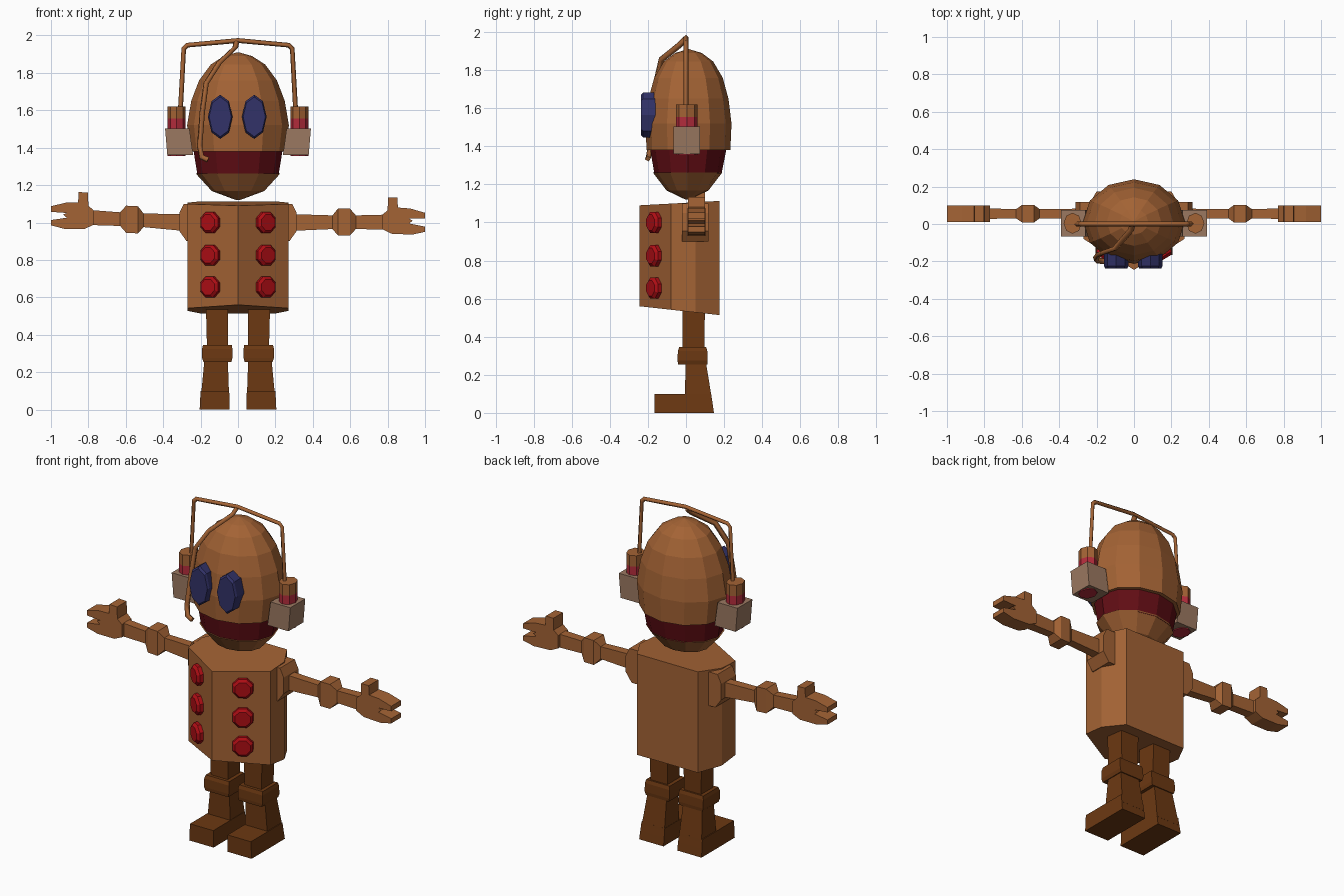
import bpy, bmesh, math
from mathutils import Vector

if "Cube" in bpy.data.objects:
    bpy.data.objects.remove(bpy.data.objects["Cube"])


def material(name, rgb):
    m = bpy.data.materials.new(name)
    m.diffuse_color = (*rgb, 1)
    m.use_nodes = True
    m.node_tree.nodes["Principled BSDF"].inputs["Base Color"].default_value = m.diffuse_color
    return m


COPPER = material("copper", (0.37, 0.125, 0.035))
BOOT = material("dark brown", (0.15, 0.04, 0.006))
BAND = material("dark red", (0.12, 0.004, 0.007))
RED = material("knob red", (0.42, 0.004, 0.007))
BLUE = material("eye blue", (0.032, 0.032, 0.14))
TAN = material("tan grey", (0.33, 0.19, 0.12))
GLOW = material("glow red", (0.45, 0.025, 0.045))


def loft(name, rings, mat):
    """Skin a list of equally long point rings and cap both ends."""
    bm = bmesh.new()
    vs = [[bm.verts.new(p) for p in r] for r in rings]
    n = len(vs[0])
    for a, b in zip(vs, vs[1:]):
        for i in range(n):
            j = (i + 1) % n
            bm.faces.new((a[i], a[j], b[j], b[i]))
    bm.faces.new(vs[0])
    bm.faces.new(vs[-1])
    bmesh.ops.remove_doubles(bm, verts=bm.verts, dist=1e-5)
    bmesh.ops.recalc_face_normals(bm, faces=bm.faces)
    me = bpy.data.meshes.new(name)
    bm.to_mesh(me)
    bm.free()
    ob = bpy.data.objects.new(name, me)
    bpy.context.collection.objects.link(ob)
    me.materials.append(mat)
    return ob


def oval(z, rx, ry, cx=0, cy=0, n=12):
    return [(cx + rx * math.sin(math.tau * i / n), cy - ry * math.cos(math.tau * i / n), z)
            for i in range(n)]


def rect_z(z, x0, x1, y0, y1):
    return [(x0, y0, z), (x1, y0, z), (x1, y1, z), (x0, y1, z)]


def tube(name, pts, r, mat):
    cu = bpy.data.curves.new(name, 'CURVE')
    cu.dimensions = '3D'
    cu.bevel_depth = r
    cu.bevel_resolution = 0
    cu.use_fill_caps = True
    sp = cu.splines.new('POLY')
    sp.points.add(len(pts) - 1)
    for p, q in zip(sp.points, pts):
        p.co = (*q, 1)
    cu.materials.append(mat)
    ob = bpy.data.objects.new(name, cu)
    bpy.context.collection.objects.link(ob)


# Head: dome, mouth band and chin
dome = [(1.38, .255, .22), (1.52, .272, .226), (1.65, .25, .21), (1.76, .208, .18),
        (1.845, .145, .13), (1.89, .075, .07), (1.91, .004, .004)]
loft("head_dome", [oval(z, a, b, cy=.013) for z, a, b in dome], COPPER)
loft("mouth_band", [oval(1.255, .217, .176, cy=.01), oval(1.385, .238, .2, cy=.012)], BAND)
chin = [(1.12, .01, .01), (1.168, .14, .11), (1.262, .226, .182)]
loft("chin", [oval(z, a, b, cy=.008) for z, a, b in chin], COPPER)

# Eyes: octagonal plates
for cx, side in ((-.095, "left"), (.087, "right")):
    rings = []
    for y, s in ((-.14, 1), (-.225, 1), (-.237, .9)):
        rings.append([(cx + .066 * s * math.sin(math.tau * i / 8), y,
                       1.565 + .118 * s * math.cos(math.tau * i / 8)) for i in range(8)])
    loft("eye_" + side, rings, BLUE)

# Torso: faceted outline with a pointed front, sloping top and bottom
half = [(.27, -.08), (.27, .05), (.2, .175)]
outline = [(0, -.245)] + half + [(-x, y) for x, y in reversed(half)]
loft("torso", [[(x, y, .56 - .11 * (y + .245)) for x, y in outline],
               [(x, y, 1.09 + .055 * (y + .245)) for x, y in outline]], COPPER)

# Chest knobs set square to the front panels
for s in (-1, 1):
    nrm = Vector((s * .52, -.853, 0))
    tan = Vector((.853, s * .52, 0))
    for z in (1.0, .825, .655):
        c = Vector((s * .143, -.157, z))
        rings = []
        for d, r in ((-.01, .06), (.022, .06), (.036, .045)):
            rings.append([c + nrm * d + r * (tan * math.cos(a) + Vector((0, 0, math.sin(a))))
                          for a in (math.tau * (i + .5) / 8 for i in range(8))])
        loft("chest_knob", rings, RED)

# Arms
CY = .055
palm = [(.77, .965), (.82, .94), (.93, .935), (1, .95), (1, .978), (.915, .995), (.935, 1.01),
        (.915, 1.02), (1, 1.022), (1, 1.052), (.92, 1.075), (.855, 1.08), (.852, 1.135),
        (.802, 1.135), (.8, 1.065), (.77, 1.04)]
for s in (-1, 1):
    def place(x, y, z):
        lift = .05 * (x - .3) if s < 0 else 0
        return (s * x, y, z + lift)

    def rect_x(x, h, z0, z1):
        return [place(x, CY - h, z0), place(x, CY + h, z0),
                place(x, CY + h, z1), place(x, CY - h, z1)]

    # shoulder plate
    plate = [(.2, .9), (.275, .9), (.314, .955), (.314, 1.05), (.29, 1.1), (.2, 1.1)]
    loft("shoulder_plate", [[(s * x, y, z) for x, z in plate] for y in (-.02, .118)], COPPER)
    # bar with elbow joint
    bar = [(.28, .027, .955, 1.045), (.505, .025, .965, 1.038), (.535, .047, .93, 1.075),
           (.598, .047, .93, 1.075), (.63, .025, .965, 1.038), (.79, .028, .962, 1.042)]
    loft("arm", [rect_x(*b) for b in bar], COPPER)
    # gripping hand with thumb and two fingers
    loft("hand", [[place(x, y, z) for x, z in palm] for y in (.01, .1)], COPPER)

# Legs: thigh, knee pad, shin and boot
for s in (-1, 1):
    def slab(z, x0, x1, y0, y1):
        return rect_z(z, s * x0, s * x1, y0, y1)

    loft("thigh", [slab(.3, .055, .165, -.018, .095), slab(.57, .052, .172, -.018, .1)], BOOT)
    loft("knee_pad", [slab(.255, .035, .185, -.042, .112), slab(.275, .03, .192, -.044, .114),
                      slab(.325, .03, .192, -.043, .112), slab(.345, .033, .187, -.036, .106)], BOOT)
    loft("shin", [slab(.05, .047, .2, -.005, .14), slab(.28, .055, .178, -.003, .102)], BOOT)
    loft("boot", [slab(0, .045, .205, -.165, .147), slab(.1, .047, .2, -.165, .132)], BOOT)

# Ear units: box, glowing valve and copper cap
for s in (-1, 1):
    loft("ear_box", [rect_z(1.36, s * .24, s * .378, -.066, .074),
                     rect_z(1.503, s * .26, s * .39, -.066, .074)], TAN)
    valve = loft("ear_valve", [oval(z, .048, .056, s * .328, .004, 8)
                               for z in (1.355, 1.5, 1.555, 1.62)], COPPER)
    valve.data.materials.append(GLOW)
    for f in valve.data.polygons:
        f.material_index = int(f.center.z < 1.55)

# Headband wire and speaking boom
band = [(.308, 1.6), (.29, 1.93), (.272, 1.948)]
tube("headband", [(-x, 0, z) for x, z in band] + [(0, 0, 1.973)]
     + [(x, 0, z) for x, z in reversed(band)], .013, COPPER)
tube("boom", [(-.008, 0, 1.965), (-.015, -.03, 1.935), (-.1, -.13, 1.855), (-.17, -.155, 1.745),
              (-.19, -.165, 1.6), (-.205, -.185, 1.41), (-.195, -.195, 1.35),
              (-.16, -.2, 1.335)], .016, COPPER)
